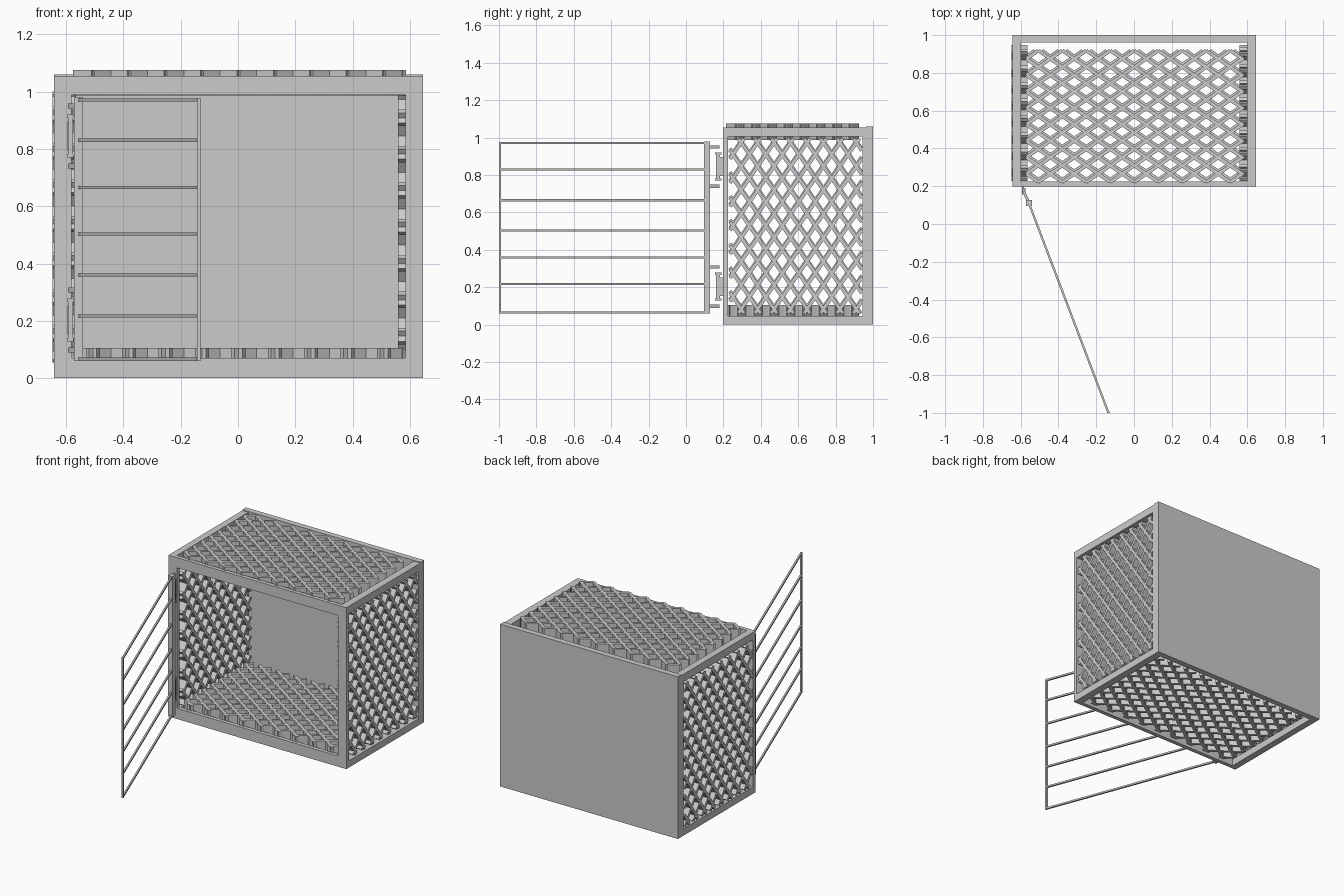
import bpy, math
from mathutils import Vector

if "Cube" in bpy.data.objects:
    bpy.data.objects.remove(bpy.data.objects["Cube"])


def make(name, verts, faces):
    me = bpy.data.meshes.new(name)
    me.from_pydata([tuple(v) for v in verts], [], faces)
    me.update()
    ob = bpy.data.objects.new(name, me)
    bpy.context.collection.objects.link(ob)
    return ob


BOX_FACES = [(0, 3, 2, 1), (4, 5, 6, 7), (0, 1, 5, 4), (1, 2, 6, 5), (2, 3, 7, 6), (3, 0, 4, 7)]


def box(name, x0, x1, y0, y1, z0, z1):
    v = [(x, y, z) for z in (z0, z1) for x, y in ((x0, y0), (x1, y0), (x1, y1), (x0, y1))]
    return make(name, v, BOX_FACES)


def bar(name, a, b, w, h):
    """Horizontal square bar from a to b."""
    a, b = Vector(a), Vector(b)
    d = (b - a).normalized()
    s = Vector((d.y, -d.x, 0)) * w / 2
    u = Vector((0, 0, h / 2))
    v = [p + k for p in (a, b) for k in (-s - u, s - u, s + u, -s + u)]
    return make(name, v, BOX_FACES)


def lattice(name, u0, u1, v0, v1, pu, pv, n0, n1, to_xyz, shift=0.0, w=0.019):
    """Diamond grid of deep slats, pu x pv per diamond, clipped to a rectangle."""
    verts, faces = [], []
    m = pv / pu
    n = int((u1 - u0) / pu + (v1 - v0) / pv) + 3
    for sign in (1, -1):
        for k in range(-n, n + 1):
            c = (k + 0.5 + shift) * pv + (0 if sign > 0 else (v1 - v0))
            # line v = v0 + c + sign*m*(u-u0), clipped in u
            ua = u0 + (0 - c) / (sign * m)
            ub = u0 + (v1 - v0 - c) / (sign * m)
            a, b = max(u0, min(ua, ub)), min(u1, max(ua, ub))
            if b - a < 0.015:
                continue
            ln = math.hypot(1, m)
            du, dv = -sign * m / ln * w / 2, 1 / ln * w / 2
            ends = [(u, v0 + c + sign * m * (u - u0)) for u in (a, b)]
            base = len(verts)
            for nn in (n0, n1):
                (pa, qa), (pb, qb) = ends
                for p, q in ((pa - du, qa - dv), (pb - du, qb - dv),
                             (pb + du, qb + dv), (pa + du, qa + dv)):
                    verts.append(to_xyz(p, q, nn))
            faces += [tuple(base + i for i in f) for f in BOX_FACES]
    ob = make(name, verts, faces)
    return ob


# Solid back panel
box("back_panel", -0.642, 0.645, 0.962, 1.0, 0, 1.06)

# Front face frame
box("front_left_stile", -0.642, -0.58, 0.198, 0.224, 0, 1.055)
box("front_right_stile", 0.585, 0.645, 0.198, 0.224, 0, 1.055)
box("front_bottom_rail", -0.58, 0.585, 0.198, 0.224, 0, 0.07)
box("front_top_rail", -0.58, 0.585, 0.198, 0.224, 0.988, 1.055)

# Side rails running front to back, and rear posts
for side, x0, x1 in (("left", -0.642, -0.598), ("right", 0.597, 0.645)):
    box(side + "_bottom_rail", x0, x1, 0.224, 0.962, 0, 0.045)
    box(side + "_top_rail", x0, x1, 0.224, 0.962, 1.006, 1.055)
    box(side + "_rear_post", x0, x1, 0.945, 0.962, 0.045, 1.006)

# Diamond mesh walls, roof and floor
side_map = lambda u, v, n: (n, u, v)
flat_map = lambda u, v, n: (u, v, n)
lattice("left_mesh", 0.235, 0.94, 0.06, 0.995, 0.088, 0.127, -0.648, -0.565, side_map, 0.08)
lattice("right_mesh", 0.235, 0.94, 0.06, 0.995, 0.088, 0.127, 0.558, 0.641, side_map)
lattice("roof_mesh", -0.57, 0.58, 0.222, 0.918, 0.127, 0.087, 0.987, 1.076, flat_map)
lattice("floor_mesh", -0.57, 0.58, 0.222, 0.918, 0.127, 0.087, 0.02, 0.105, flat_map, 0.15)

# Open door: hinge post, horizontal rods and thin end rod
hinge, tip = (-0.557, 0.112), (-0.137, -0.995)
box("door_hinge_post", -0.573, -0.541, 0.096, 0.128, 0.06, 0.98)
for i, z in enumerate((0.066, 0.217, 0.36, 0.503, 0.665, 0.83, 0.971)):
    bar("door_rod_%d" % (i + 1), (*hinge, z), (*tip, z), 0.011, 0.011)
box("door_end_rod", tip[0] - 0.006, tip[0] + 0.006, tip[1] - 0.005, tip[1] + 0.006, 0.06, 0.977)

# Hinges: two stubs on the post and a flared pin plate on the frame
for label, zc in (("lower", 0.203), ("upper", 0.845)):
    for end, dz in (("bottom", -0.105), ("top", 0.105)):
        bar("%s_hinge_%s_stub" % (label, end), (-0.562, 0.125, zc + dz),
            (-0.586, 0.177, zc + dz), 0.014, 0.018)
        box("%s_hinge_%s_flare" % (label, end), -0.594, -0.574, 0.155, 0.19,
            zc + dz * 0.66 - 0.006, zc + dz * 0.66 + 0.006)
    box(label + "_hinge_pin", -0.592, -0.576, 0.16, 0.183, zc - 0.07, zc + 0.07)
    box(label + "_hinge_leaf", -0.594, -0.583, 0.175, 0.2, zc - 0.05, zc + 0.05)
